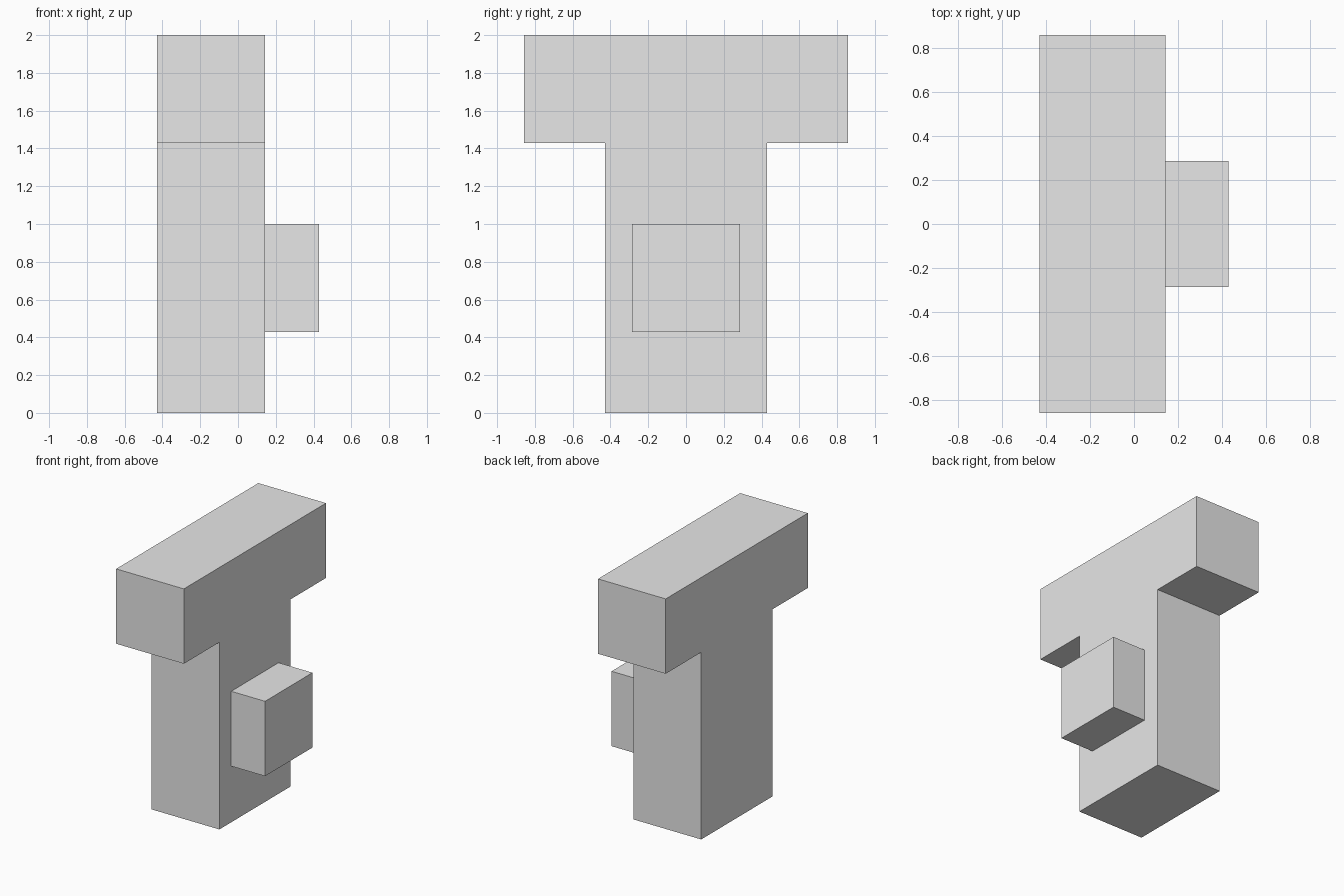
import bpy
import bmesh

cube = bpy.data.objects.get("Cube")
if cube:
    bpy.data.objects.remove(cube, do_unlink=True)

U = 1 / 7  # modelling unit: the model is 14 units tall

grey = bpy.data.materials.new("light_grey")
grey.use_nodes = True
colour = (0.8, 0.8, 0.8, 1)
grey.diffuse_color = colour
grey.node_tree.nodes["Principled BSDF"].inputs["Base Color"].default_value = colour


def extrude_profile(name, profile, x0, x1):
    """Extrude a (y, z) outline along x; all values in units."""
    bm = bmesh.new()
    face = bm.faces.new([bm.verts.new((x0 * U, y * U, z * U)) for y, z in profile])
    side = bmesh.ops.extrude_face_region(bm, geom=[face])["geom"]
    verts = [v for v in side if isinstance(v, bmesh.types.BMVert)]
    bmesh.ops.translate(bm, verts=verts, vec=((x1 - x0) * U, 0, 0))
    bmesh.ops.recalc_face_normals(bm, faces=bm.faces)
    mesh = bpy.data.meshes.new(name)
    bm.to_mesh(mesh)
    bm.free()
    mesh.materials.append(grey)
    obj = bpy.data.objects.new(name, mesh)
    bpy.context.collection.objects.link(obj)
    return obj


def mirrored(half):
    """Complete a +y half outline with its -y mirror."""
    return half + [(-y, z) for y, z in reversed(half)]


# T-shaped body: upright post with a wide crossbar
extrude_profile("t_body", mirrored([(3, 0), (3, 10), (6, 10), (6, 14)]), -3, 1)

# Block projecting from the post's side
extrude_profile("side_block", mirrored([(2, 3), (2, 7)]), 1, 3)
